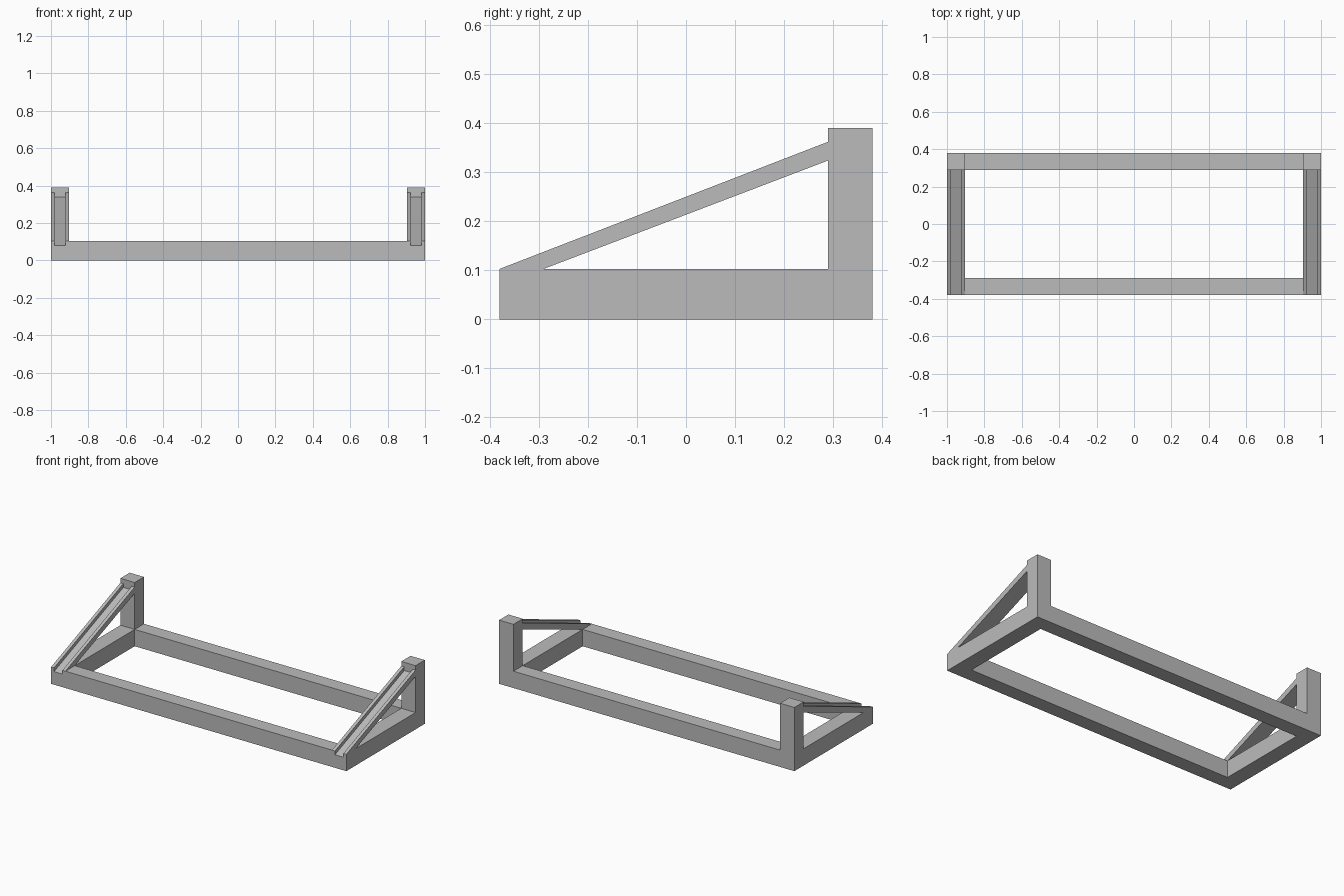
import bpy, bmesh

cube = bpy.data.objects.get("Cube")
if cube:
    bpy.data.objects.remove(cube, do_unlink=True)

grey = bpy.data.materials.new("plain_grey")
grey.use_nodes = True
COLOUR = (0.5, 0.5, 0.5, 1)
grey.diffuse_color = COLOUR
for node in grey.node_tree.nodes:
    if node.type == 'BSDF_PRINCIPLED':
        node.inputs["Base Color"].default_value = COLOUR

HALF_Y, POST_Y = 0.38, 0.29      # outer edge and inner edge of the rails
OUT_X, IN_X = 1.0, 0.903         # outer and inner side of the end rails
BASE_Z, TOP_Z = 0.103, 0.39
LIP, DEPTH = 0.02, 0.023         # rim width and depth of the brace channel


def finish(name, bm):
    bmesh.ops.recalc_face_normals(bm, faces=bm.faces)
    mesh = bpy.data.meshes.new(name)
    bm.to_mesh(mesh)
    bm.free()
    mesh.materials.append(grey)
    obj = bpy.data.objects.new(name, mesh)
    bpy.context.collection.objects.link(obj)
    return obj


def extrude(bm, faces, offset):
    new = bmesh.ops.extrude_face_region(bm, geom=faces, use_keep_orig=True)["geom"]
    verts = [v for v in new if isinstance(v, bmesh.types.BMVert)]
    bmesh.ops.translate(bm, verts=verts, vec=offset)


def prism(name, outline, x0, x1):
    """Side outline in (y, z), extruded from x0 to x1."""
    bm = bmesh.new()
    face = bm.faces.new([bm.verts.new((x0, y, z)) for y, z in outline])
    extrude(bm, [face], (x1 - x0, 0, 0))
    return finish(name, bm)


def carve(obj, cutter):
    mod = obj.modifiers.new("channel", 'BOOLEAN')
    mod.operation = 'DIFFERENCE'
    mod.solver = 'EXACT'
    mod.object = cutter
    bpy.context.view_layer.objects.active = obj
    bpy.ops.object.modifier_apply(modifier=mod.name)


# Rectangular base frame
bm = bmesh.new()
signs = [(-1, -1), (1, -1), (1, 1), (-1, 1)]
outer = [bm.verts.new((sx * OUT_X, sy * HALF_Y, 0)) for sx, sy in signs]
inner = [bm.verts.new((sx * IN_X, sy * POST_Y, 0)) for sx, sy in signs]
ring = [bm.faces.new((outer[i], outer[(i + 1) % 4], inner[(i + 1) % 4], inner[i]))
        for i in range(4)]
extrude(bm, ring, (0, 0, BASE_Z))
base = finish("base_frame", bm)


# Height of the sloping brace top at depth y
def slope(y):
    return BASE_Z + (y + HALF_Y) * 0.387


for side, s in (("left", 1), ("right", -1)):
    x0, x1 = sorted((s * IN_X, s * OUT_X))
    # Rear post
    prism(side + "_post", [(POST_Y, BASE_Z), (HALF_Y, BASE_Z),
                           (HALF_Y, TOP_Z), (POST_Y, TOP_Z)], x0, x1)
    # Sloping brace
    brace = prism(side + "_brace", [(-HALF_Y, BASE_Z), (-POST_Y, BASE_Z),
                                    (POST_Y, 0.324), (POST_Y, slope(POST_Y))], x0, x1)
    # Channel along the brace, running out through the front rail
    y0, y1 = -0.45, 0.31
    cutter = prism(side + "_channel_cutter",
                   [(y0, slope(y0) - DEPTH), (y1, slope(y1) - DEPTH),
                    (y1, slope(y1) + 0.1), (y0, slope(y0) + 0.1)], x0 + LIP, x1 - LIP)
    carve(brace, cutter)
    carve(base, cutter)
    bpy.data.objects.remove(cutter, do_unlink=True)
